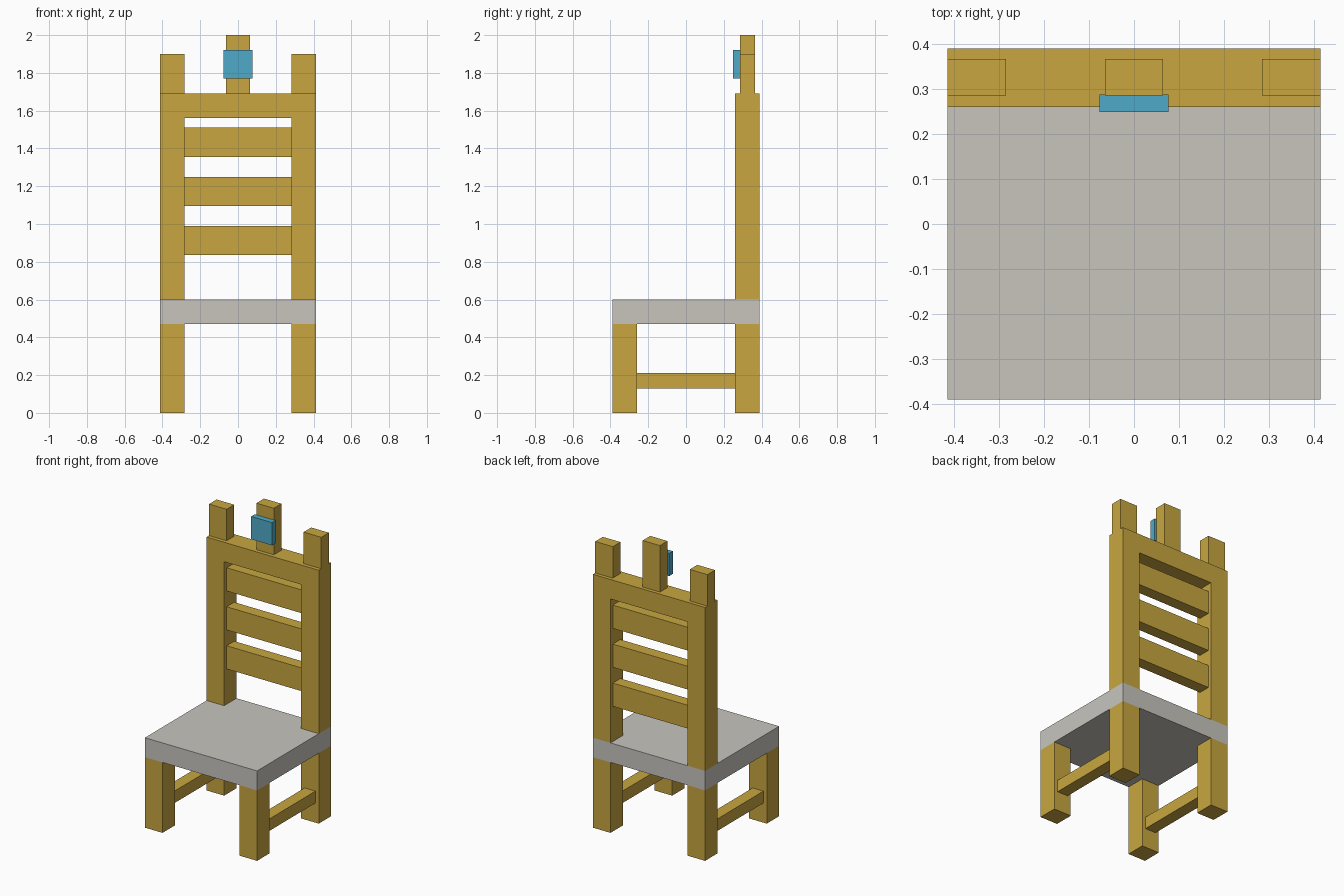
import bpy

if "Cube" in bpy.data.objects:
    bpy.data.objects.remove(bpy.data.objects["Cube"])


def make_material(name, rgb):
    mat = bpy.data.materials.new(name)
    mat.diffuse_color = (*rgb, 1.0)
    mat.use_nodes = True
    mat.node_tree.nodes["Principled BSDF"].inputs["Base Color"].default_value = mat.diffuse_color
    return mat


WOOD = make_material("golden wood", (0.578, 0.381, 0.051))
GREY = make_material("light grey", (0.578, 0.558, 0.515))
BLUE = make_material("sky blue", (0.08, 0.402, 0.578))


def box(name, x, y, z, mat):
    """Box spanning the given (min, max) ranges."""
    spans = (x, y, z)
    bpy.ops.mesh.primitive_cube_add(size=1, location=[(a + b) / 2 for a, b in spans])
    ob = bpy.context.object
    ob.name = name
    ob.scale = [b - a for a, b in spans]
    bpy.ops.object.transform_apply(location=False, rotation=False, scale=True)
    ob.data.materials.append(mat)
    return ob


W, D = 0.414, 0.39          # half width and half depth
POST = 0.13                 # post thickness
INNER = W - POST
BACK = (D - POST, D)        # depth range of the back frame
THIN = (0.286, 0.366)       # depth range of slats and finials
SEAT = (0.47, 0.60)
RAIL = (1.56, 1.69)

# Seat slab
box("seat", (-W, W), (-D, D), SEAT, GREY)

# Legs, posts, side stretchers and corner finials
for side, s in (("left", -1), ("right", 1)):
    def span(a, b):
        return tuple(sorted((s * a, s * b)))
    outer = span(INNER, W)
    box(f"front_leg_{side}", outer, (-D, -D + POST), (0, SEAT[0]), WOOD)
    box(f"back_leg_{side}", outer, BACK, (0, SEAT[0]), WOOD)
    box(f"back_post_{side}", outer, BACK, (SEAT[1], RAIL[1]), WOOD)
    box(f"stretcher_{side}", span(0.309, 0.389), (-D + POST, D - POST), (0.13, 0.21), WOOD)
    box(f"finial_{side}", outer, THIN, (RAIL[1], 1.90), WOOD)

# Top rail and back slats
box("top_rail", (-INNER, INNER), BACK, RAIL, WOOD)
for i, z in enumerate((0.835, 1.095, 1.355)):
    box(f"back_slat_{i + 1}", (-INNER, INNER), THIN, (z, z + 0.155), WOOD)

# Centre finial with its blue plaque
box("finial_centre", (-0.064, 0.064), THIN, (RAIL[1], 2.0), WOOD)
box("plaque", (-0.077, 0.077), (0.249, 0.288), (1.77, 1.922), BLUE)
